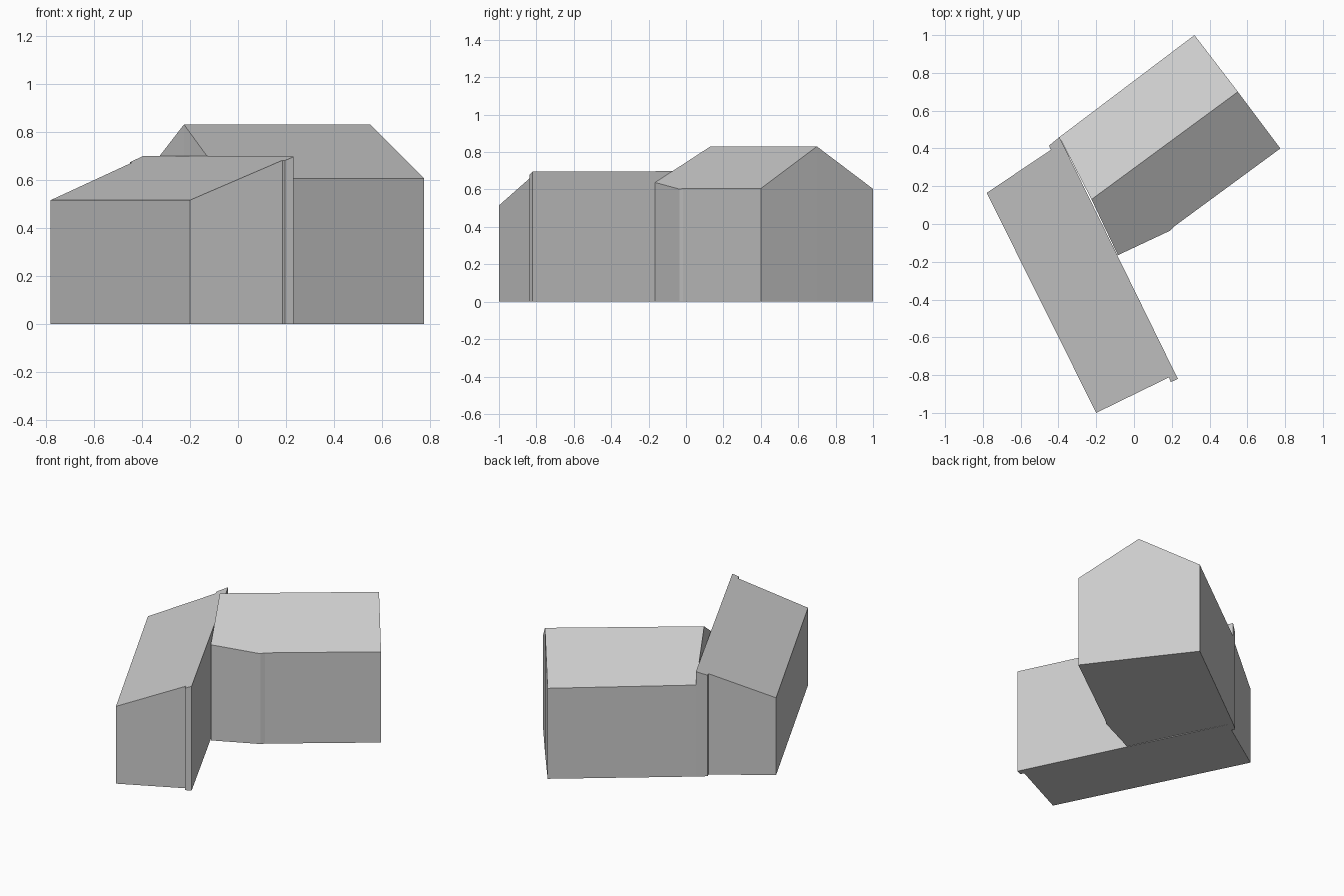
import bpy
import bmesh
from mathutils import Vector

cube = bpy.data.objects.get("Cube")
if cube:
    bpy.data.objects.remove(cube, do_unlink=True)

# Single plain grey for the whole building
grey = bpy.data.materials.new("plain grey")
grey.use_nodes = True
colour = (0.6, 0.6, 0.6, 1)
grey.diffuse_color = colour
grey.node_tree.nodes["Principled BSDF"].inputs["Base Color"].default_value = colour


def build_wing(name, footprint, roof_height, ridge=None):
    """Extrude a footprint and lift its top corners to the roof; ridge = two corner indices."""
    bm = bmesh.new()
    floor = [bm.verts.new((x, y, 0)) for x, y in footprint]
    top = [bm.verts.new((x, y, 1)) for x, y in footprint]
    bm.faces.new(floor)
    bm.faces.new(top)
    for i in range(len(floor)):
        j = (i + 1) % len(floor)
        bm.faces.new((floor[i], floor[j], top[j], top[i]))
    if ridge:
        bmesh.ops.connect_verts(bm, verts=[top[i] for i in ridge])
    for v in top:
        v.co.z = roof_height(v.co.xy)
    bmesh.ops.recalc_face_normals(bm, faces=bm.faces)
    mesh = bpy.data.meshes.new(name)
    bm.to_mesh(mesh)
    bm.free()
    mesh.materials.append(grey)
    obj = bpy.data.objects.new(name, mesh)
    bpy.context.collection.objects.link(obj)
    return obj


def distance(point, start, end):
    """Signed distance from a plan line, positive on its left."""
    along = (Vector(end) - Vector(start)).normalized()
    return along.cross(point - Vector(start))


# Lean-to wing: one slope rising from the low outer wall to the high inner wall
eave_front, eave_back = (-0.2, -1.0), (-0.78, 0.165)
lean_to = [
    eave_front, (0.185, -0.812), (0.195, -0.837), (0.232, -0.82),
    (-0.395, 0.46), (-0.45, 0.415), (-0.44, 0.392), eave_back,
]
build_wing("lean_to_wing", lean_to,
           lambda p: 0.515 + 0.387 * abs(distance(p, eave_front, eave_back)))

# Gabled wing: ridge runs from the shared wall to the far gable
ridge_in, ridge_out = (-0.225, 0.13), (0.55, 0.70)
gabled = [
    ridge_in, (-0.085, -0.165), (0.19, -0.036), (0.21, -0.015),
    (0.775, 0.40), ridge_out, (0.32, 1.0), (-0.395, 0.46),
]
build_wing("gabled_wing", gabled,
           lambda p: 0.83 - 0.6 * abs(distance(p, ridge_in, ridge_out)),
           ridge=(0, 5))
